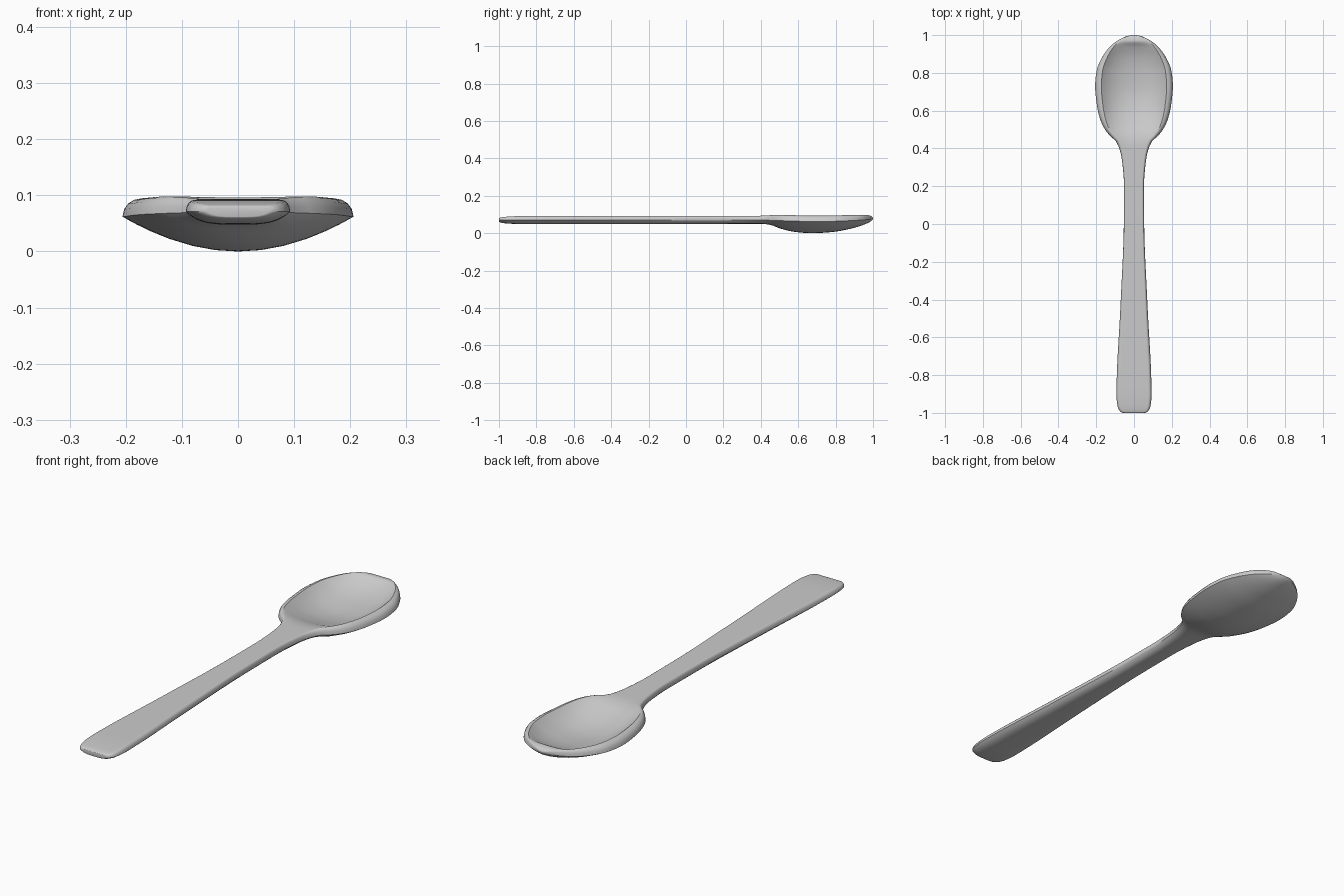
import bpy, bmesh, math

if "Cube" in bpy.data.objects:
    bpy.data.objects.remove(bpy.data.objects["Cube"])

# Profiles along the spoon: (y, value)
WIDTH = [(-1, .055), (-.99, .075), (-.965, .087), (-.9, .093), (-.8, .091), (-.4, .07), (0, .054),
         (.2, .053), (.34, .064), (.43, .09), (.48, .14), (.54, .174), (.62, .195), (.73, .206),
         (.81, .198), (.88, .17), (.94, .126), (.975, .08), (1, 0)]
EDGE = [(-1, .071), (.4, .07), (.5, .067), (.7, .062), (.9, .068), (1, .08)]
BOTTOM = [(-1, .062), (-.97, .053), (-.85, .048), (.4, .05), (.45, .045), (.5, .026), (.58, .007),
          (.67, 0), (.78, .006), (.88, .024), (.96, .049), (1, .08)]
RIM = [(-1, .079), (-.97, .087), (-.85, .092), (.4, .093), (.49, .098), (.66, .094),
       (.85, .096), (.95, .098), (.98, .095), (1, .08)]
DIP = [(-1, 0), (.41, 0), (.46, .009), (.53, .032), (.62, .052), (.7, .059), (.8, .053),
       (.88, .039), (.94, .017), (.97, 0), (1, 0)]
POWER = [(-1, 4), (.4, 4), (.52, 2), (1, 2)]


def sample(keys, y):
    """Monotone cubic interpolation, spaced by angle so that tips come out round."""
    a = [math.acos(-k[0]) for k in keys]
    v = [k[1] for k in keys]
    x = math.acos(max(-1, min(1, -y)))
    s = [(v[i + 1] - v[i]) / (a[i + 1] - a[i]) for i in range(len(a) - 1)]
    m = [s[0]]
    for p, q in zip(s, s[1:]):
        m.append(2 * p * q / (p + q) if p * q > 0 else 0)
    m.append(s[-1])
    i = max(j for j in range(len(s)) if x >= a[j] - 1e-9)
    h = a[i + 1] - a[i]
    t = (x - a[i]) / h
    return (v[i] * (1 + 2 * t) * (1 - t) ** 2 + v[i + 1] * t * t * (3 - 2 * t)
            + h * m[i] * t * (1 - t) ** 2 - h * m[i + 1] * t * t * (1 - t))


def section(y):
    """Closed cross-section: underside left to right, then rim and hollow back."""
    w, e, b, r, d, p = (sample(k, y) for k in (WIDTH, EDGE, BOTTOM, RIM, DIP, POWER))
    under = [-1, -.96, -.88, -.76, -.6, -.4, -.2, 0, .2, .4, .6, .76, .88, .96, 1]
    over = [.985, .95, .9, .84, .78, .7, .58, .4, .2]
    over += [0] + [-t for t in reversed(over)]
    pts = [(w * t, y, b + (e - b) * abs(t) ** p) for t in under]
    for t in over:
        u = abs(t)
        if u > .84:
            z = e + (r - e) * math.sqrt(max(0, 1 - ((u - .84) / .16) ** 2))
        else:
            z = r - d * (1 - (u / .84) ** 2.6)
        pts.append((w * t, y, z))
    return pts


# Spoon: one continuous loft for handle and bowl
N = 110
bm = bmesh.new()
rings = [[bm.verts.new(c) for c in section(-math.cos(math.pi * i / N))] for i in range(N + 1)]
for A, B in zip(rings, rings[1:]):
    for j in range(len(A)):
        k = (j + 1) % len(A)
        bm.faces.new((A[j], A[k], B[k], B[j]))
bm.faces.new(rings[0])
bmesh.ops.remove_doubles(bm, verts=bm.verts, dist=1e-5)
bmesh.ops.recalc_face_normals(bm, faces=bm.faces)
mesh = bpy.data.meshes.new("spoon")
bm.to_mesh(mesh)
bm.free()
spoon = bpy.data.objects.new("spoon", mesh)
bpy.context.collection.objects.link(spoon)
bpy.context.view_layer.objects.active = spoon
spoon.select_set(True)
bpy.ops.object.shade_smooth_by_angle(angle=math.radians(40))
